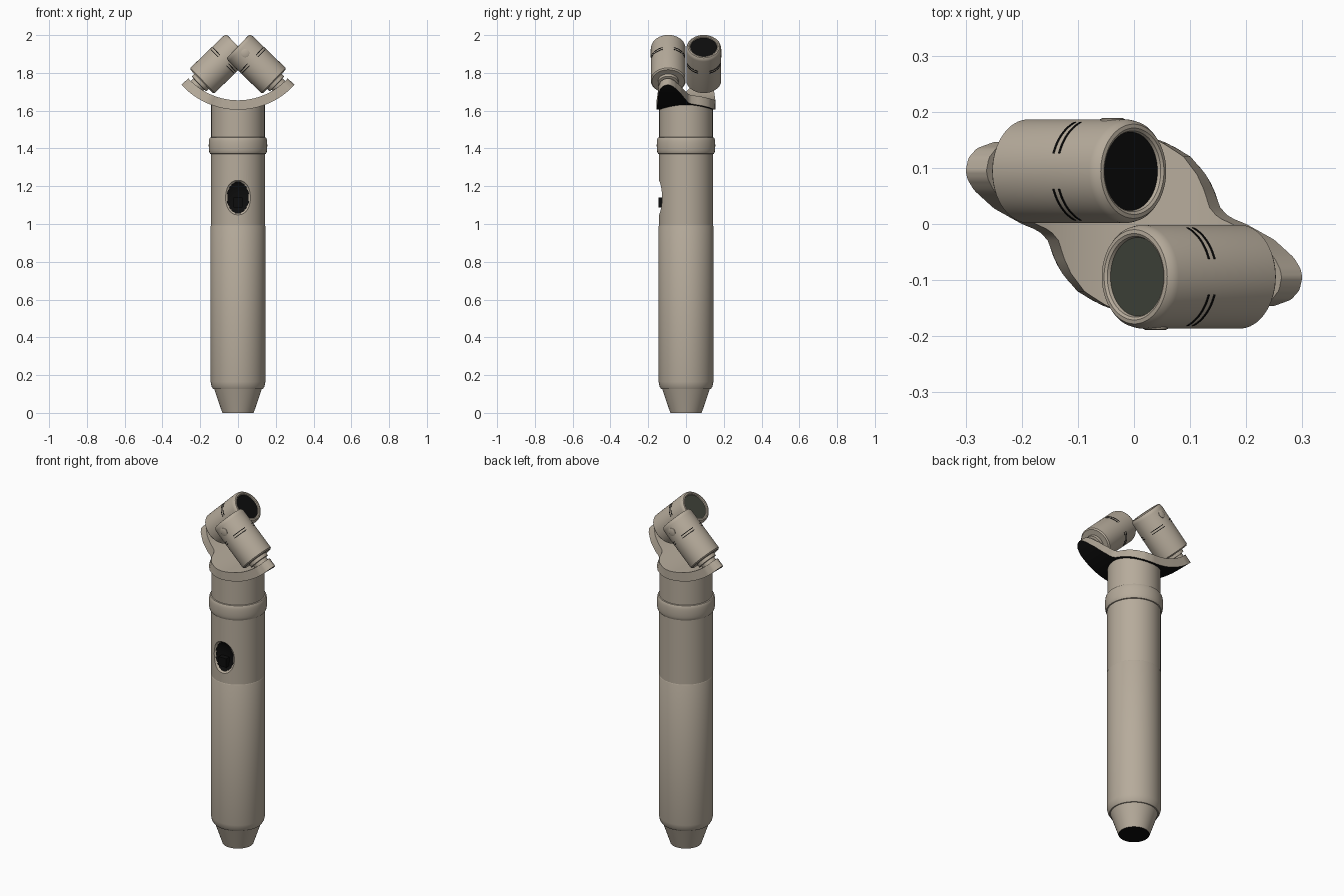
import bpy, bmesh, math
from mathutils import Matrix

if bpy.data.objects.get("Cube"):
    bpy.data.objects.remove(bpy.data.objects["Cube"])


def material(name, rgb):
    m = bpy.data.materials.new(name)
    m.use_nodes = True
    m.diffuse_color = (*rgb, 1)
    m.node_tree.nodes["Principled BSDF"].inputs["Base Color"].default_value = (*rgb, 1)
    return m


TAN = material("warm_tan", (0.47, 0.41, 0.33))
BLACK = material("black", (0.004, 0.004, 0.004))
OLIVE = material("olive_grey", (0.055, 0.06, 0.045))


def finish(name, bm, mats, matrix=None):
    bmesh.ops.recalc_face_normals(bm, faces=bm.faces)
    mesh = bpy.data.meshes.new(name)
    bm.to_mesh(mesh)
    bm.free()
    for m in mats:
        mesh.materials.append(m)
    mesh.shade_smooth()
    mesh.set_sharp_from_angle(angle=math.radians(35))
    obj = bpy.data.objects.new(name, mesh)
    bpy.context.collection.objects.link(obj)
    if matrix:
        obj.matrix_world = matrix
    return obj


def lathe(name, profile, mats, matrix=None, bottom=0, top=0, n=64):
    """Revolve (radius, height) points, closing both ends with flat caps."""
    bm = bmesh.new()
    rings = [[bm.verts.new((r * math.cos(2 * math.pi * i / n),
                            r * math.sin(2 * math.pi * i / n), z)) for i in range(n)]
             for r, z in profile]
    for a, b in zip(rings, rings[1:]):
        for i in range(n):
            j = (i + 1) % n
            bm.faces.new((a[i], a[j], b[j], b[i]))
    bm.faces.new(rings[0]).material_index = bottom
    bm.faces.new(rings[-1]).material_index = top
    return finish(name, bm, mats, matrix)


# Grip with tapered tail, and the collar and neck above it
lathe("grip", [(0.083, 0), (0.126, 0.126), (0.132, 0.126), (0.14, 0.14), (0.145, 0.165),
               (0.145, 0.988), (0.143, 0.992)], [TAN, BLACK], bottom=1)
lathe("collar", [(0.14, 1.37)] +
      [(0.14 + 0.015 * math.sin(math.pi * k / 10) ** 0.5, 1.415 - 0.045 * math.cos(math.pi * k / 10))
       for k in range(1, 10)] + [(0.14, 1.46)], [TAN])
lathe("neck", [(0.142, 1.44), (0.142, 1.635)], [TAN])

# Upper barrel with a dished thumb recess
barrel = lathe("upper_barrel", [(0.143, 0.985), (0.143, 1.4)], [TAN, BLACK])
bm = bmesh.new()
bmesh.ops.create_uvsphere(bm, u_segments=48, v_segments=32, radius=1)
cutter = finish("recess_cutter", bm, [TAN], Matrix.Translation((0, -0.145, 1.14)) @
                Matrix.Diagonal((0.08, 0.032, 0.092, 1)) @ Matrix.Rotation(math.pi / 2, 4, "X"))
cutter.hide_render = True
cutter.hide_viewport = True
mod = barrel.modifiers.new("recess", "BOOLEAN")
mod.object = cutter
mod.operation = "DIFFERENCE"
mod.solver = "EXACT"
bpy.context.view_layer.update()
cut_mesh = bpy.data.meshes.new_from_object(
    barrel.evaluated_get(bpy.context.evaluated_depsgraph_get()))
barrel.modifiers.clear()
barrel.data = cut_mesh
for p in cut_mesh.polygons:
    c = p.center
    inside = (c.x / 0.058) ** 2 + ((c.z - 1.14) / 0.084) ** 2 < 1
    p.material_index = int(inside and c.y < 0 and math.hypot(c.x, c.y) < 0.139)
cut_mesh.set_sharp_from_angle(angle=math.radians(35))
bpy.data.objects.remove(cutter)

# Sliding switch in the recess
bm = bmesh.new()
bmesh.ops.create_cube(bm, size=1)
finish("switch", bm, [BLACK], Matrix.Translation((0, -0.129, 1.113)) @
       Matrix.Diagonal((0.05, 0.032, 0.052, 1)))

# Curved S-shaped yoke: plan edge points, swept over a circular arc
EDGE = [(-0.3, 0.095), (-0.295, 0.118), (-0.28, 0.135), (-0.25, 0.146), (-0.15, 0.152),
        (0, 0.157), (0.05, 0.149), (0.1, 0.121), (0.135, 0.08), (0.153, 0.03), (0.17, 0.012),
        (0.2, 0), (0.25, -0.028), (0.285, -0.06), (0.297, -0.08), (0.3, -0.095)]


def edge_y(x):
    for (x0, y0), (x1, y1) in zip(EDGE, EDGE[1:]):
        if x <= x1:
            return y0 + (y1 - y0) * max(0, x - x0) / (x1 - x0)
    return EDGE[-1][1]


CENTRE, INNER, OUTER = 2.01, 0.355, 0.405
bm = bmesh.new()
columns = []
for k in range(65):
    s = 0.2995 * math.sin(math.pi * (k / 64 - 0.5))
    ang = math.asin(s / OUTER)
    columns.append([bm.verts.new((r * math.sin(ang), y, CENTRE - r * math.cos(ang)))
                    for r, y in ((INNER, edge_y(s)), (INNER, -edge_y(-s)),
                                 (OUTER, -edge_y(-s)), (OUTER, edge_y(s)))])
for a, b in zip(columns, columns[1:]):
    for i in range(4):
        j = (i + 1) % 4
        f = bm.faces.new((a[i], a[j], b[j], b[i]))
        f.material_index = int(i == 2)
bm.faces.new(columns[0])
bm.faces.new(columns[-1])
finish("yoke", bm, [TAN, BLACK])


def slot_arc(name, height, mid, half, matrix):
    """Thin dark strip wrapped round a capsule."""
    bm = bmesh.new()
    rows = []
    for k in range(13):
        t = math.radians(mid + half * (k / 6 - 1))
        rows.append([bm.verts.new((r * math.cos(t), r * math.sin(t), height + h))
                     for r, h in ((0.09, -0.002), (0.0938, -0.002), (0.0938, 0.002), (0.09, 0.002))])
    for a, b in zip(rows, rows[1:]):
        for i in range(4):
            bm.faces.new((a[i], a[(i + 1) % 4], b[(i + 1) % 4], b[i]))
    bm.faces.new(rows[0])
    bm.faces.new(rows[-1])
    finish(name, bm, [BLACK], matrix)


# Two crossed microphone capsules, one turned half round from the other
PROFILE = [(0.042, -0.065), (0.042, -0.02), (0.055, -0.018), (0.055, 0), (0.086, 0),
           (0.0925, 0.007), (0.0925, 0.247), (0.09, 0.259), (0.084, 0.267), (0.077, 0.268),
           (0.072, 0.265), (0.07, 0.259)]
for side, turn, mesh_colour in (("front", 0, OLIVE), ("back", math.pi, BLACK)):
    place = (Matrix.Rotation(turn, 4, "Z") @ Matrix.Translation((0.193, -0.094, 1.755)) @
             Matrix.Rotation(math.radians(-46), 4, "Y"))
    lathe(side + "_capsule", PROFILE, [TAN, mesh_colour], place, top=1)
    for q in range(4):
        for row, height in enumerate((0.153, 0.167)):
            slot_arc(f"{side}_slot_{q}_{row}", height, 45 + 90 * q, 25, place)
    # Small round button on the outer side
    lathe(side + "_button", [(0.022, 0), (0.022, 0.006), (0.018, 0.008)], [TAN],
          place @ Matrix.Translation((0, -0.087, 0.215)) @ Matrix.Rotation(math.pi / 2, 4, "X"), n=24)
